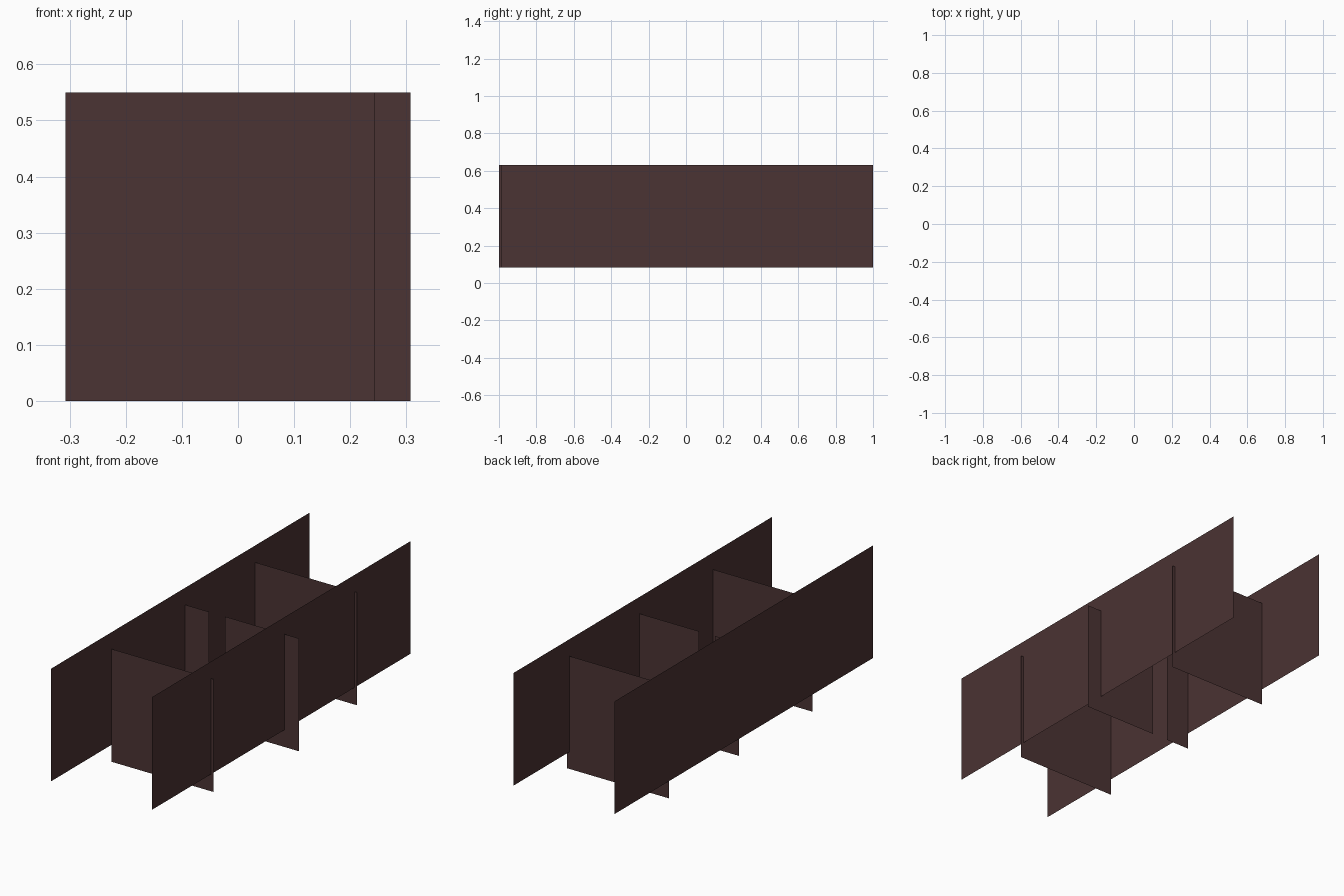
import bpy

if "Cube" in bpy.data.objects:
    bpy.data.objects.remove(bpy.data.objects["Cube"])

# dark brown material shared by every card
mat = bpy.data.materials.new("dark_brown")
mat.diffuse_color = (0.07, 0.033, 0.033, 1)
mat.use_nodes = True
mat.node_tree.nodes["Principled BSDF"].inputs["Base Color"].default_value = mat.diffuse_color


def card(name, a, b, z0, z1):
    """Upright flat card standing over the plan line a-b."""
    me = bpy.data.meshes.new(name)
    me.from_pydata([(*a, z0), (*b, z0), (*b, z1), (*a, z1)], [], [(0, 1, 2, 3)])
    me.materials.append(mat)
    ob = bpy.data.objects.new(name, me)
    bpy.context.collection.objects.link(ob)
    return ob


L, R = -0.307, 0.229          # long wall positions
Z0, Z1 = 0.083, 0.632         # long walls sit slightly raised
H = 0.55                      # height of the cross cards

# two long side walls, slightly staggered
card("left_wall", (L, -1.0), (L, 0.988), Z0, Z1)
card("right_wall", (R, -0.988), (R, 1.0), Z0, Z1)

# full-width cross cards near both ends
for name, y in (("front_cross_card", -0.535), ("back_cross_card", 0.571)):
    card(name, (L, y), (0.243, y), 0, H)

# middle cross card, split by a narrow gap
card("middle_cross_narrow", (L, 0.03), (-0.178, 0.03), 0, H)
card("middle_cross_wide", (-0.09, 0.03), (0.307, 0.03), 0, H)
